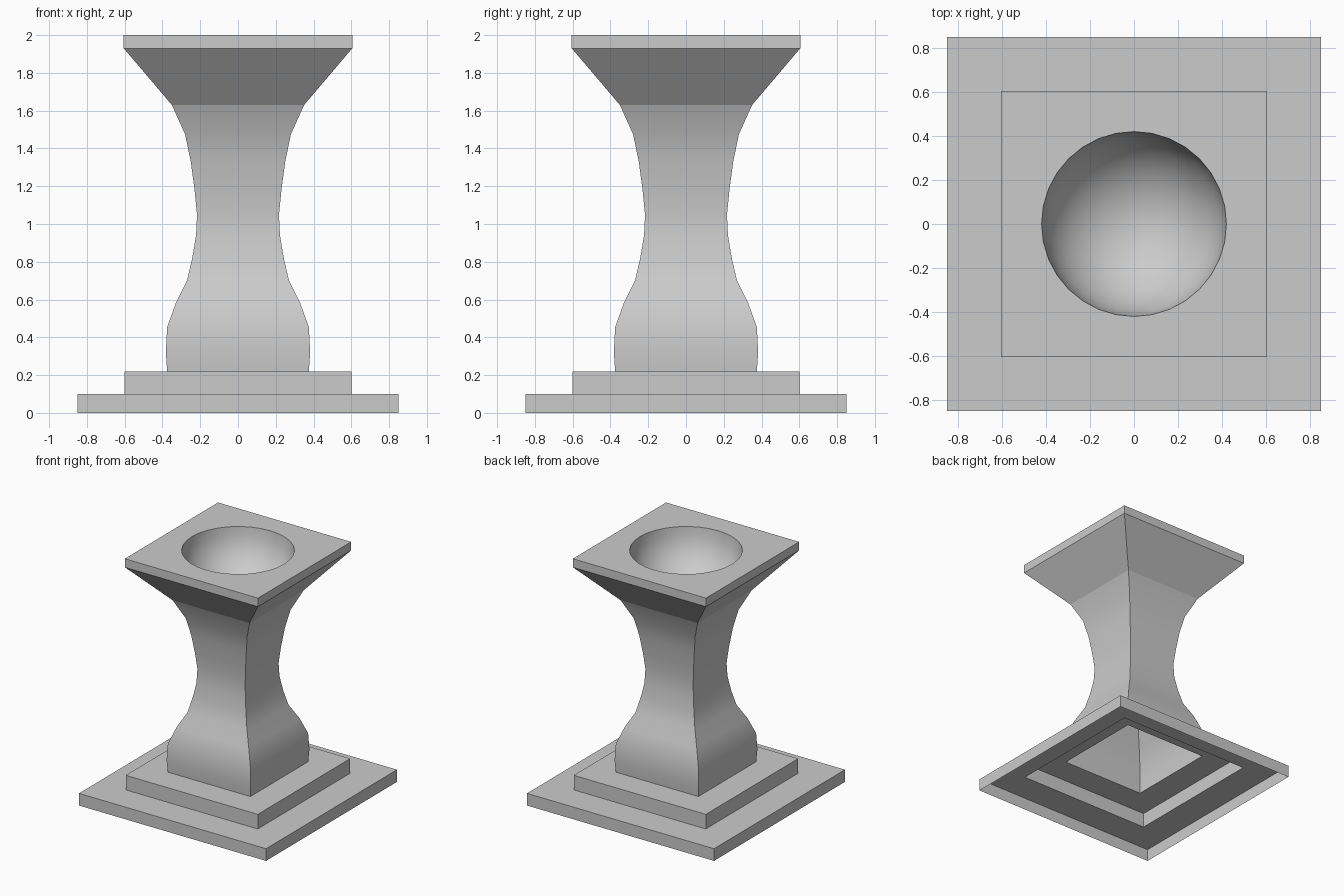
import bpy, bmesh
from math import sin, cos, pi, radians

if "Cube" in bpy.data.objects:
    bpy.data.objects.remove(bpy.data.objects["Cube"])

# Half-width and height of the square cross-section, from floor to top rim
PROFILE = [(0.85, 0), (0.85, 0.1), (0.6, 0.1), (0.6, 0.22),            # stepped plinth
           (0.375, 0.22), (0.382, 0.32), (0.375, 0.455), (0.328, 0.585),  # foot of shaft
           (0.27, 0.70), (0.242, 0.82), (0.222, 0.94), (0.217, 1.05),     # waist
           (0.23, 1.18), (0.25, 1.33), (0.28, 1.475), (0.35, 1.63),       # flare
           (0.605, 1.93), (0.605, 2.0)]                                   # capital slab
BOWL_R, BOWL_DEPTH, SEGS, RINGS = 0.42, 0.40, 32, 8

bm = bmesh.new()


def skin(a, b):
    """Join two equal closed loops of vertices with quads."""
    n = len(a)
    for i in range(n):
        bm.faces.new((a[i], a[(i + 1) % n], b[(i + 1) % n], b[i]))


# Square shell, open underneath
squares = [[bm.verts.new((sx * h, sy * h, z))
            for sx, sy in ((-1, -1), (1, -1), (1, 1), (-1, 1))] for h, z in PROFILE]
for a, b in zip(squares, squares[1:]):
    skin(a, b)

# Round bowl sunk into the top
rings = []
for k in range(RINGS):
    t = k / RINGS * pi / 2
    rings.append([bm.verts.new((BOWL_R * cos(t) * cos(2 * pi * i / SEGS),
                                BOWL_R * cos(t) * sin(2 * pi * i / SEGS),
                                2 - BOWL_DEPTH * sin(t))) for i in range(SEGS)])
for a, b in zip(rings, rings[1:]):
    skin(a, b)
pole = bm.verts.new((0, 0, 2 - BOWL_DEPTH))
for i in range(SEGS):
    bm.faces.new((rings[-1][i], rings[-1][(i + 1) % SEGS], pole))

# Flat top between square rim and bowl: one corner fan plus one side triangle per quarter
q = SEGS // 4
rim, top = rings[0], squares[-1]
for c in range(4):
    corner, start = top[(c + 2) % 4], c * q
    for i in range(start, start + q):
        bm.faces.new((corner, rim[(i + 1) % SEGS], rim[i]))
    bm.faces.new((corner, top[(c + 3) % 4], rim[(start + q) % SEGS]))

bmesh.ops.recalc_face_normals(bm, faces=bm.faces)
# Face the shell outward
if next(f for f in bm.faces if f.calc_center_median().z > 1.999).normal.z < 0:
    bmesh.ops.reverse_faces(bm, faces=bm.faces)

mesh = bpy.data.meshes.new("pedestal_bowl")
crease = squares[-3]
for i in range(4):
    bm.edges.get((crease[i], crease[(i + 1) % 4])).smooth = False
bm.to_mesh(mesh)
bm.free()
obj = bpy.data.objects.new("pedestal_bowl", mesh)
bpy.context.collection.objects.link(obj)
bpy.context.view_layer.objects.active = obj
obj.select_set(True)
bpy.ops.object.shade_smooth_by_angle(angle=radians(30), keep_sharp_edges=True)
